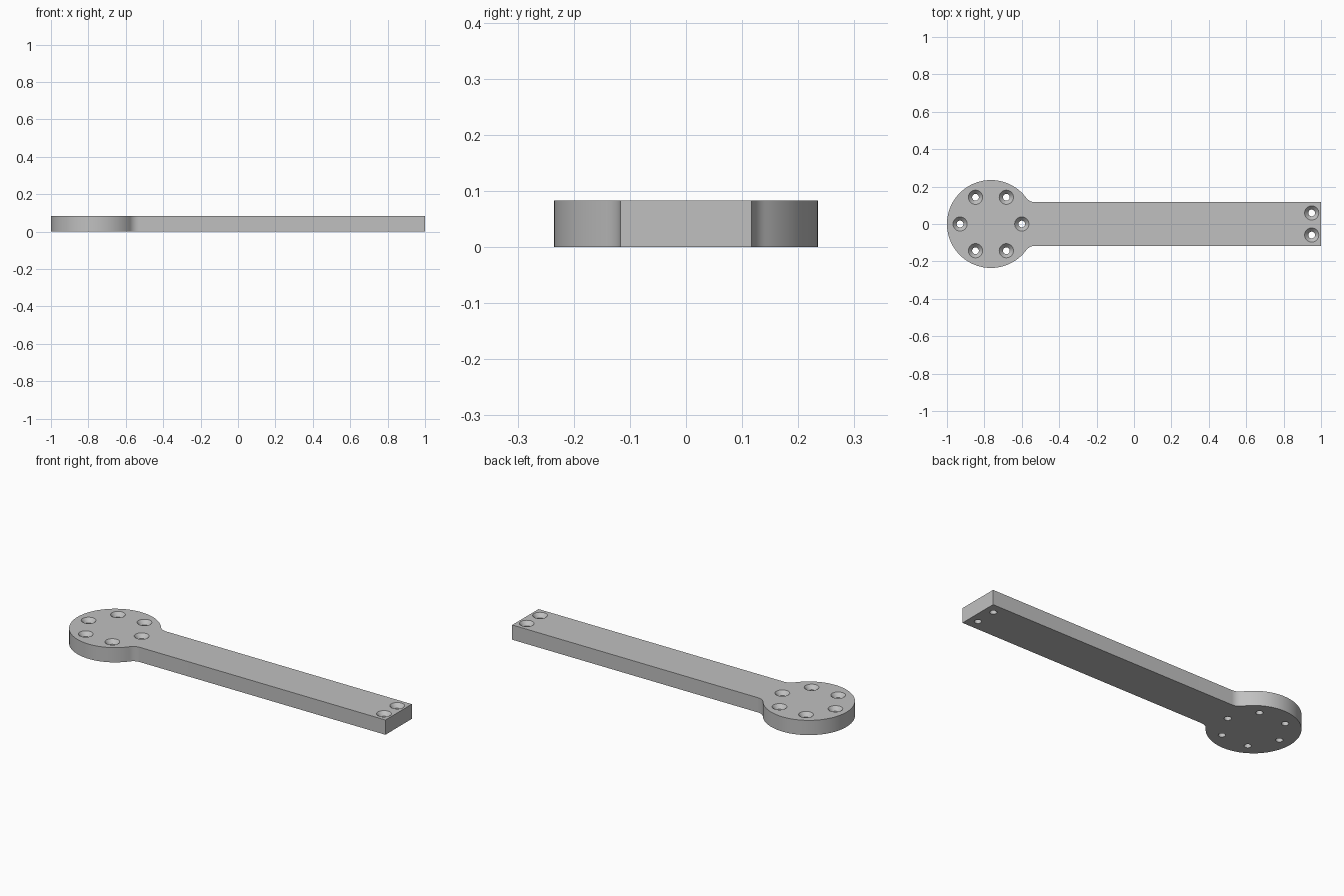
import bpy
import bmesh
from math import sin, cos, pi, sqrt, atan2

cube = bpy.data.objects.get("Cube")
if cube:
    bpy.data.objects.remove(cube, do_unlink=True)

# Main dimensions
HEIGHT = 0.083
DISC_X, DISC_R = -0.765, 0.235
ARM_HALF, FILLET_R = 0.117, 0.06
BOLT_CIRCLE = 0.165
SINK_R, BORE_R, SINK_DEPTH = 0.038, 0.018, 0.022


def arc(cx, cy, radius, start, end, steps):
    angles = [start + (end - start) * i / steps for i in range(steps + 1)]
    return [(cx + radius * cos(a), cy + radius * sin(a)) for a in angles]


def add_ring(bm, points, z):
    verts = [bm.verts.new((x, y, z)) for x, y in points]
    edges = [bm.edges.new((v, verts[i - 1])) for i, v in enumerate(verts)]
    return verts, edges


def bridge(bm, lower, upper):
    for i in range(len(lower)):
        bm.faces.new((lower[i - 1], lower[i], upper[i], upper[i - 1]))


# Outline: round head, blended into a straight arm by tangent fillets
fy = ARM_HALF + FILLET_R
fx = sqrt((DISC_R + FILLET_R) ** 2 - fy ** 2)
tangent = atan2(fy, fx)
half = arc(DISC_X, 0, DISC_R, pi, tangent, 48)
half += arc(DISC_X + fx, fy, FILLET_R, pi + tangent, 1.5 * pi, 12)[1:]
half.append((1, ARM_HALF))
outline = half + [(x, -y) for x, y in reversed(half[1:])]

# Hole positions: six on the head, two at the arm's end
holes = [(DISC_X + BOLT_CIRCLE * cos(i * pi / 3), BOLT_CIRCLE * sin(i * pi / 3))
         for i in range(6)]
holes += [(0.95, side * 0.059) for side in (-1, 1)]

bm = bmesh.new()
low, low_edges = add_ring(bm, outline, 0)
top, top_edges = add_ring(bm, outline, HEIGHT)
bridge(bm, low, top)

# Countersunk through holes
for x, y in holes:
    bore = arc(x, y, BORE_R, 0, 2 * pi, 32)[:-1]
    sink = arc(x, y, SINK_R, 0, 2 * pi, 32)[:-1]
    bottom, bottom_edges = add_ring(bm, bore, 0)
    throat, _ = add_ring(bm, bore, HEIGHT - SINK_DEPTH)
    rim, rim_edges = add_ring(bm, sink, HEIGHT)
    bridge(bm, bottom, throat)
    bridge(bm, throat, rim)
    low_edges += bottom_edges
    top_edges += rim_edges

# Flat faces around the holes
for edges, direction in ((low_edges, -1), (top_edges, 1)):
    bmesh.ops.triangle_fill(bm, use_beauty=True, edges=edges,
                            normal=(0, 0, direction))
bmesh.ops.recalc_face_normals(bm, faces=bm.faces[:])

mesh = bpy.data.meshes.new("mounting_arm")
bm.to_mesh(mesh)
bm.free()
arm = bpy.data.objects.new("mounting_arm", mesh)
bpy.context.collection.objects.link(arm)

# Plain grey finish
grey = bpy.data.materials.new("plain_grey")
grey.use_nodes = True
colour = (0.53, 0.53, 0.53, 1)
grey.diffuse_color = colour
grey.node_tree.nodes["Principled BSDF"].inputs["Base Color"].default_value = colour
mesh.materials.append(grey)

bpy.ops.object.select_all(action="DESELECT")
arm.select_set(True)
bpy.context.view_layer.objects.active = arm
bpy.ops.object.shade_smooth_by_angle(angle=pi / 6)
